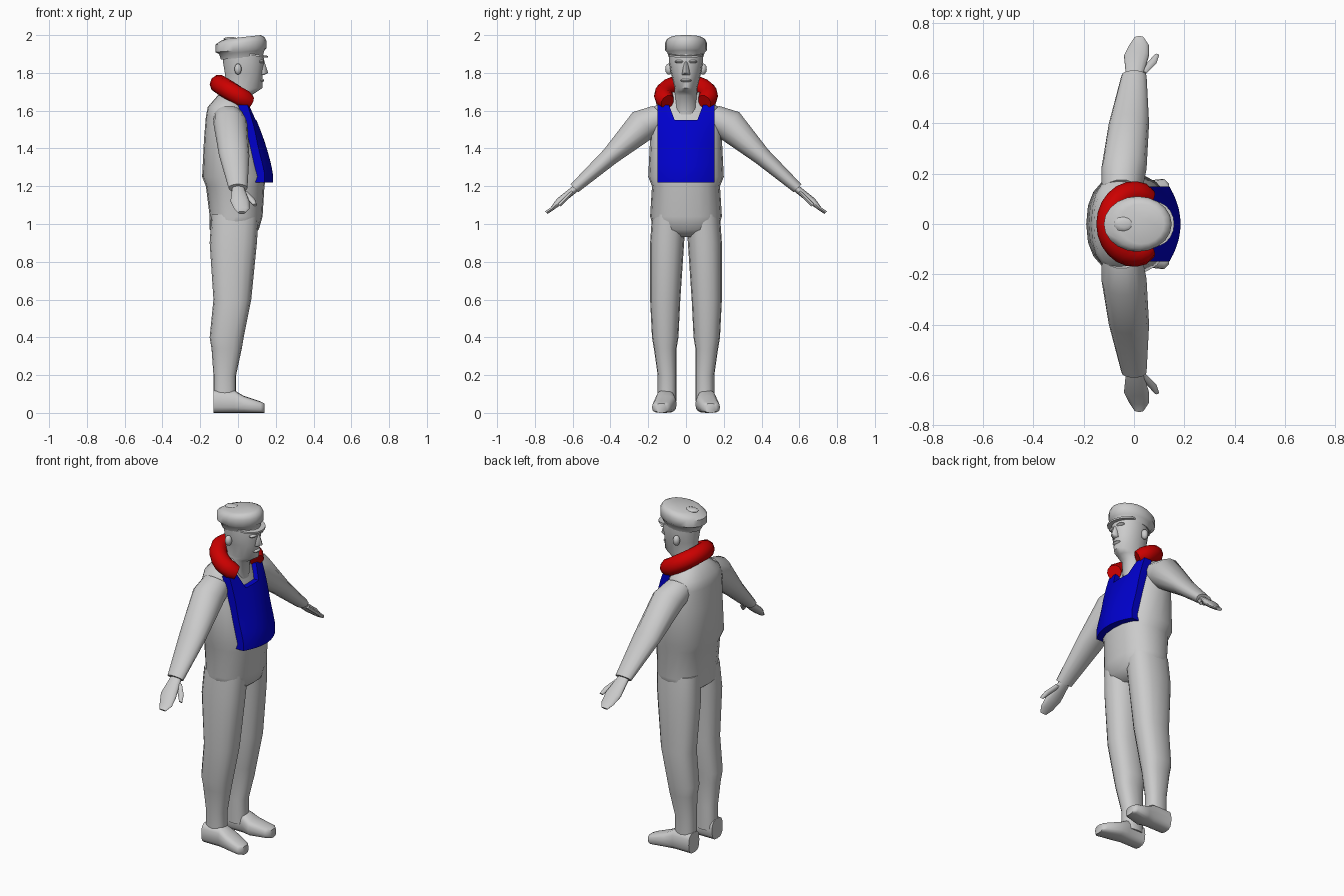
import bpy, bmesh, math
from mathutils import Vector

cube = bpy.data.objects.get("Cube")
if cube:
    bpy.data.objects.remove(cube)


def material(name, red, green, blue):
    mat = bpy.data.materials.new(name)
    mat.use_nodes = True
    mat.diffuse_color = (red, green, blue, 1)
    shader = mat.node_tree.nodes["Principled BSDF"]
    shader.inputs["Base Color"].default_value = (red, green, blue, 1)
    return mat


GREY = material("light grey", .6, .6, .6)
RED = material("red", .6, 0, 0)
BLUE = material("blue", 0, 0, .6)


def finish(bm, name, mat, mirror=False):
    bmesh.ops.recalc_face_normals(bm, faces=bm.faces)
    mesh = bpy.data.meshes.new(name)
    bm.to_mesh(mesh)
    bm.free()
    mesh.materials.append(mat)
    part = bpy.data.objects.new(name, mesh)
    bpy.context.collection.objects.link(part)
    if mirror:
        part.modifiers.new("mirror", "MIRROR").use_axis = (False, True, False)
    bpy.ops.object.select_all(action="DESELECT")
    part.select_set(True)
    bpy.context.view_layer.objects.active = part
    bpy.ops.object.shade_smooth_by_angle(angle=math.radians(50))


def loft(name, rings, mat=GREY, sides=16, power=1.0, mirror=False):
    """Skin rings given as (centre, u, v); power below 1 squares them off."""
    def bend(t):
        return math.copysign(abs(t) ** power, t)
    bm = bmesh.new()
    loops = []
    for centre, u, v in rings:
        angles = [math.tau * i / sides for i in range(sides)]
        loops.append([bm.verts.new(Vector(centre) + Vector(u) * bend(math.cos(a))
                                   + Vector(v) * bend(math.sin(a))) for a in angles])
    for lower, upper in zip(loops, loops[1:]):
        for i in range(sides):
            j = (i + 1) % sides
            bm.faces.new((lower[i], lower[j], upper[j], upper[i]))
    bm.faces.new(loops[0])
    bm.faces.new(loops[-1])
    finish(bm, name, mat, mirror)


def column(name, rows, tilt=0, **options):
    """Stack level rings from rows of (z, back x, front x, half width, middle y)."""
    rings = []
    for z, back, front, half, *middle in rows:
        y = middle[0] if middle else 0
        rings.append((((back + front) / 2, y, z), ((front - back) / 2, 0, tilt), (0, half, 0)))
    loft(name, rings, **options)


def limb(name, rows, sides=14):
    """Sloping arm parts from rows of (x, y, z, depth, thickness)."""
    across = Vector((0, 1, 1)).normalized()
    loft(name, [((x, y, z), (depth, 0, 0), across * thick) for x, y, z, depth, thick in rows],
         sides=sides, mirror=True)


def blob(name, centre, size, mirror=False):
    bm = bmesh.new()
    bmesh.ops.create_uvsphere(bm, u_segments=10, v_segments=6, radius=1)
    bmesh.ops.scale(bm, vec=size, verts=bm.verts)
    bmesh.ops.translate(bm, vec=centre, verts=bm.verts)
    finish(bm, name, GREY, mirror)


# Torso, from crotch to base of neck
column("torso", [
    (.93, -.1, .06, .08), (.97, -.15, .11, .17), (1.04, -.15, .13, .19),
    (1.2, -.17, .14, .18), (1.25, -.19, .15, .2), (1.45, -.18, .1, .19),
    (1.57, -.17, .06, .19), (1.62, -.16, .04, .17), (1.7, -.09, .03, .07),
], sides=20, power=.85)

# Trouser legs
column("legs", [
    (.06, -.13, -.01, .05, .1), (.2, -.13, -.01, .05, .1), (.34, -.14, .02, .06, .11),
    (.4, -.15, .03, .07, .11), (.6, -.13, .07, .08, .11), (.9, -.15, .1, .09, .1),
    (1.05, -.14, .11, .09, .09),
], power=.85, mirror=True)

# Shoes run forward from the heel: (x, middle y, half width, height)
shoe = [(-.13, .11, .05, .12), (-.02, .11, .05, .12), (.03, .11, .06, .09),
        (.12, .13, .05, .06), (.14, .13, .03, .05)]
loft("shoes", [((x, y, high / 2), (0, half, 0), (0, 0, high / 2)) for x, y, half, high in shoe],
     power=.7, mirror=True)

# Arms
limb("sleeves", [(-.05, .12, 1.57, .08, .08), (-.04, .22, 1.53, .09, .09),
                 (-.02, .4, 1.36, .08, .05), (0, .59, 1.19, .05, .03)])
limb("hands", [(0, .57, 1.2, .03, .02), (.01, .67, 1.12, .05, .02),
               (.02, .71, 1.08, .04, .01), (.02, .74, 1.06, .02, .01)])
limb("thumbs", [(.03, .6, 1.17, .02, .01), (.07, .64, 1.13, .02, .01),
                (.09, .67, 1.1, .01, .01)], sides=8)

# Head and face
column("head", [
    (1.58, -.09, .06, .07), (1.68, -.07, .07, .06), (1.7, -.07, .1, .06), (1.72, -.07, .13, .06),
    (1.8, -.07, .13, .08), (1.86, -.08, .14, .09), (1.92, -.08, .13, .09),
])
column("nose", [(1.79, .11, .14, .02), (1.8, .11, .16, .02), (1.86, .11, .14, .01)], sides=8)
blob("lips", (.12, 0, 1.76), (.02, .03, .01))
blob("ears", (0, .09, 1.82), (.02, .02, .03), mirror=True)
blob("brows", (.12, .03, 1.86), (.02, .03, .01), mirror=True)

# Cap with a rolled crown and a peak
column("cap", [
    (1.88, -.09, .13, .09), (1.91, -.1, .14, .1), (1.92, -.12, .15, .11),
    (1.96, -.12, .15, .11), (1.98, -.09, .14, .1), (1.99, -.06, .12, .08),
], tilt=.01, sides=20)
column("cap_peak", [(1.89, 0, .16, .09), (1.9, 0, .16, .09)], tilt=-.01, sides=20)
blob("cap_fold", (-.04, 0, 1.98), (.04, .03, .01))

# Padded collar swept along a sloping arc, open at the front
arc = [math.radians(125) * k / 8 for k in range(-8, 9)]
rings = []
for a in arc:
    along = Vector((math.sin(a), math.cos(a), -.6 * math.sin(a))).normalized()
    side = along.cross(Vector((0, 0, 1))).normalized()
    x = -.1 * math.cos(a)
    radius = .05 if abs(a) < arc[-1] else .04
    rings.append(((x, .12 * math.sin(a), 1.68 - .6 * x), side * radius, side.cross(along) * radius))
loft("collar", rings, RED, sides=10)


# Bib: a curved panel with a scooped neckline
def bib_point(y, level):
    scoop = min(max((abs(y) - .06) / .03, 0), 1)
    bottom, top = 1.22, 1.55 + .08 * scoop
    z = bottom + (top - bottom) * level
    rise = max(z - 1.27, 0)
    belly = .185 - .2 * rise - .4 * rise ** 2
    return belly - 2 * y ** 2 * min(1, (1.7 - z) / .3), y, z


STEPS = 8
bm = bmesh.new()
strips = [[bm.verts.new(bib_point(.15 * k / 10, row / STEPS)) for row in range(STEPS + 1)]
          for k in range(-10, 11)]
for first, second in zip(strips, strips[1:]):
    for row in range(STEPS):
        bm.faces.new((first[row], second[row], second[row + 1], first[row + 1]))
# Carry the rim back into the chest to give the panel sides
rim = bmesh.ops.extrude_edge_only(bm, edges=[e for e in bm.edges if e.is_boundary])
for item in rim["geom"]:
    if isinstance(item, bmesh.types.BMVert):
        item.co.x -= .05
finish(bm, "bib", BLUE)
